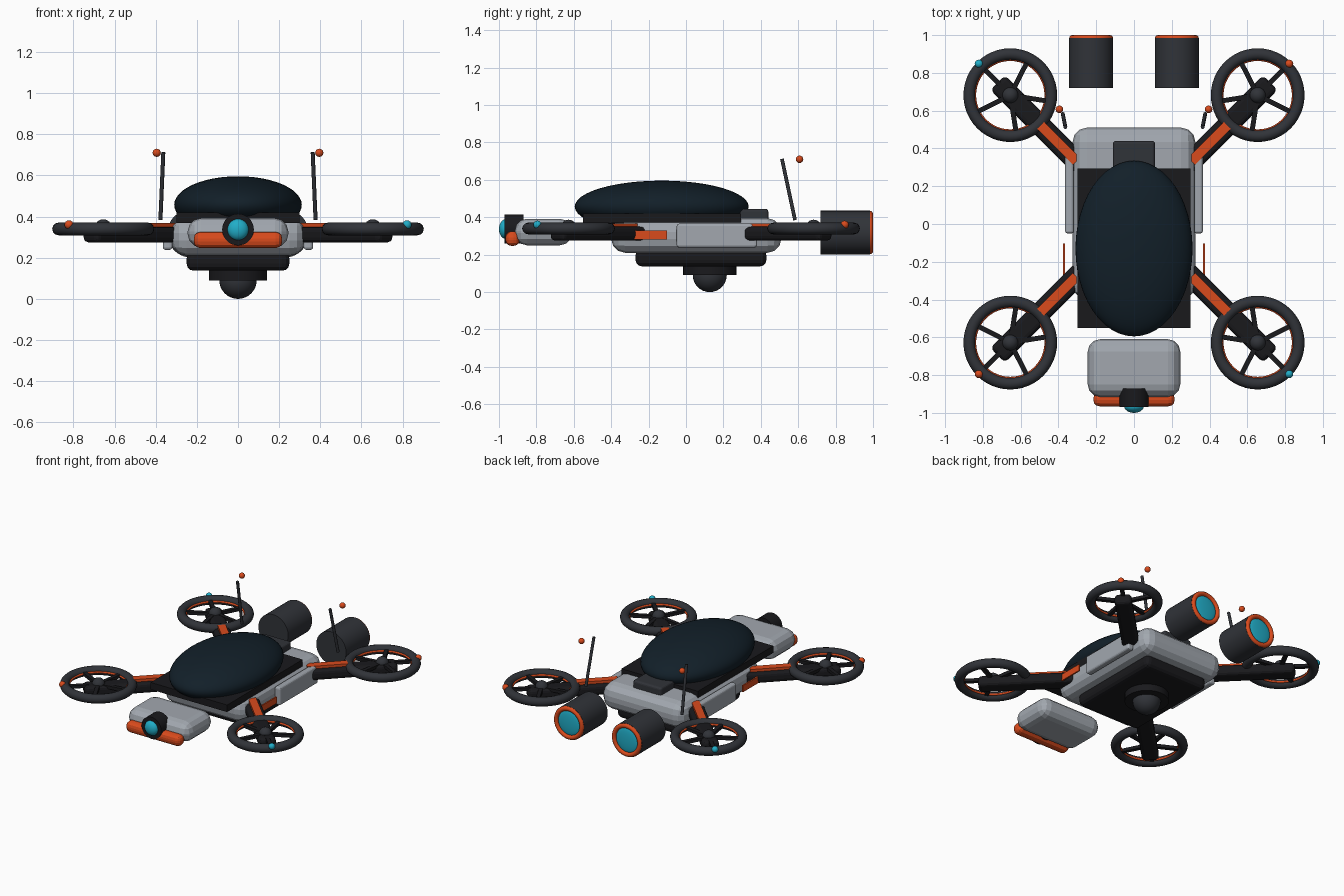
import bpy, math
from mathutils import Vector

if "Cube" in bpy.data.objects:
    bpy.data.objects.remove(bpy.data.objects["Cube"])


def mat(name, r, g, b):
    m = bpy.data.materials.new(name)
    m.diffuse_color = (r, g, b, 1)
    m.use_nodes = True
    m.node_tree.nodes["Principled BSDF"].inputs["Base Color"].default_value = m.diffuse_color
    return m


GREY = mat("hull_grey", 0.36, 0.39, 0.43)
DARK = mat("dark", 0.03, 0.033, 0.04)
BLACK = mat("black", 0.01, 0.01, 0.012)
GLASS = mat("canopy_glass", 0.006, 0.014, 0.022)
ORANGE = mat("orange", 0.7, 0.07, 0.012)
CYAN = mat("cyan", 0.015, 0.42, 0.58)


def finish(name, m, smooth=True):
    o = bpy.context.object
    o.name = name
    o.data.materials.append(m)
    if smooth:
        bpy.ops.object.shade_smooth_by_angle(angle=math.radians(35))
    return o


def box(name, lo, hi, m, bevel=0.0, segs=3, rz=0.0):
    """Box between two corners, optionally bevelled and turned about z."""
    lo, hi = Vector(lo), Vector(hi)
    bpy.ops.mesh.primitive_cube_add(size=1, location=(lo + hi) / 2, rotation=(0, 0, rz))
    o = bpy.context.object
    o.scale = hi - lo
    bpy.ops.object.transform_apply(location=False, rotation=False, scale=True)
    if bevel:
        b = o.modifiers.new("bevel", 'BEVEL')
        b.width, b.segments = bevel, segs
    return finish(name, m, False)


def bar(name, centre, size, m, bevel=0.0, rz=0.0):
    c, s = Vector(centre), Vector(size) / 2
    return box(name, c - s, c + s, m, bevel, 3, rz)


def rod(name, a, b, r, m, verts=32):
    a, b = Vector(a), Vector(b)
    bpy.ops.mesh.primitive_cylinder_add(
        radius=r, depth=(b - a).length, vertices=verts, location=(a + b) / 2,
        rotation=(b - a).to_track_quat('Z', 'Y').to_euler())
    return finish(name, m)


def ball(name, c, r, m, segs=24):
    bpy.ops.mesh.primitive_uv_sphere_add(radius=1, segments=segs, ring_count=segs // 2, location=c)
    bpy.context.object.scale = r if isinstance(r, tuple) else (r, r, r)
    return finish(name, m)


def ring(name, c, major, minor, m, rot=(0, 0, 0)):
    bpy.ops.mesh.primitive_torus_add(major_radius=major, minor_radius=minor, location=c,
                                     rotation=rot, major_segments=48, minor_segments=12)
    return finish(name, m)


# Hull, canopy and spine
box("hull", (-0.325, -0.40, 0.21), (0.325, 0.51, 0.395), GREY, 0.075)
box("canopy_base", (-0.30, -0.55, 0.37), (0.30, 0.295, 0.42), BLACK)
ball("canopy", (0, -0.13, 0.457), (0.31, 0.465, 0.139), GLASS, 48)
box("spine_block", (-0.112, 0.18, 0.38), (0.112, 0.44, 0.445), DARK, 0.015)

# Belly plate and sensor dome
box("belly_plate", (-0.25, -0.27, 0.137), (0.25, 0.43, 0.23), BLACK, 0.035)
rod("sensor_mount", (0, 0.127, 0.09), (0, 0.127, 0.15), 0.142, BLACK, 40)
ball("sensor_dome", (0, 0.127, 0.091), 0.091, DARK, 32)

# Nose with bumper and eye
box("nose", (-0.245, -0.915, 0.25), (0.245, -0.61, 0.392), GREY, 0.065)
box("nose_bumper", (-0.215, -0.965, 0.247), (0.215, -0.89, 0.325), ORANGE, 0.032)
rod("eye_housing", (0, -0.97, 0.337), (0, -0.87, 0.337), 0.077, BLACK)
ball("eye_lens", (0, -0.965, 0.337), (0.052, 0.035, 0.052), CYAN)

for s, side in ((-1, "left"), (1, "right")):
    # Rear thrusters
    x = s * 0.227
    rod(side + "_thruster", (x, 0.72, 0.318), (x, 0.985, 0.318), 0.117, DARK, 40)
    ring(side + "_thruster_ring", (x, 0.984, 0.318), 0.1, 0.016, ORANGE, (math.pi / 2, 0, 0))
    ball(side + "_thruster_glow", (x, 0.983, 0.318), (0.086, 0.012, 0.086), CYAN)

    # Side panels and orange flashes
    bar(side + "_side_panel", (s * 0.342, 0.165, 0.302), (0.046, 0.43, 0.128), GREY, 0.014)
    bar(side + "_side_flash", (s * 0.371, -0.19, 0.305), (0.01, 0.175, 0.046), ORANGE)

    # Antennas with their tip balls
    rod(side + "_antenna", (s * 0.377, 0.583, 0.385), (s * 0.363, 0.513, 0.712), 0.01, DARK, 12)
    ball(side + "_antenna_tip", (s * 0.395, 0.607, 0.71), 0.02, ORANGE, 16)

    # Arms and ducted rotors
    for t, end, cy in ((-1, "front", -0.628), (1, "rear", 0.682)):
        tag = end + "_" + side
        c = Vector((s * 0.655, cy, 0.34))
        d = Vector((s, t, 0)).normalized()
        ang = math.atan2(d.y, d.x)
        p = c - d * 0.225
        bar(tag + "_arm", (p.x, p.y, 0.312), (0.64, 0.11, 0.075), BLACK, 0.025, ang)
        p = c - d * 0.36
        bar(tag + "_arm_stripe", (p.x, p.y, 0.355), (0.27, 0.052, 0.026), ORANGE, 0, ang)
        ring(tag + "_duct", c, 0.217, 0.031, DARK)
        ring(tag + "_duct_trim", c, 0.188, 0.007, ORANGE)
        ball(tag + "_hub", c + Vector((0, 0, 0.005)), 0.042, DARK)
        for k in range(5):
            a = ang + k * math.tau / 5
            q = c + Vector((math.cos(a), math.sin(a), 0)) * 0.11
            bar(f"{tag}_spoke_{k + 1}", q, (0.17, 0.026, 0.022), BLACK, 0, a)
        ball(tag + "_light", c + d * 0.235 + Vector((0, 0, 0.02)), 0.022,
             CYAN if s * t < 0 else ORANGE, 16)
